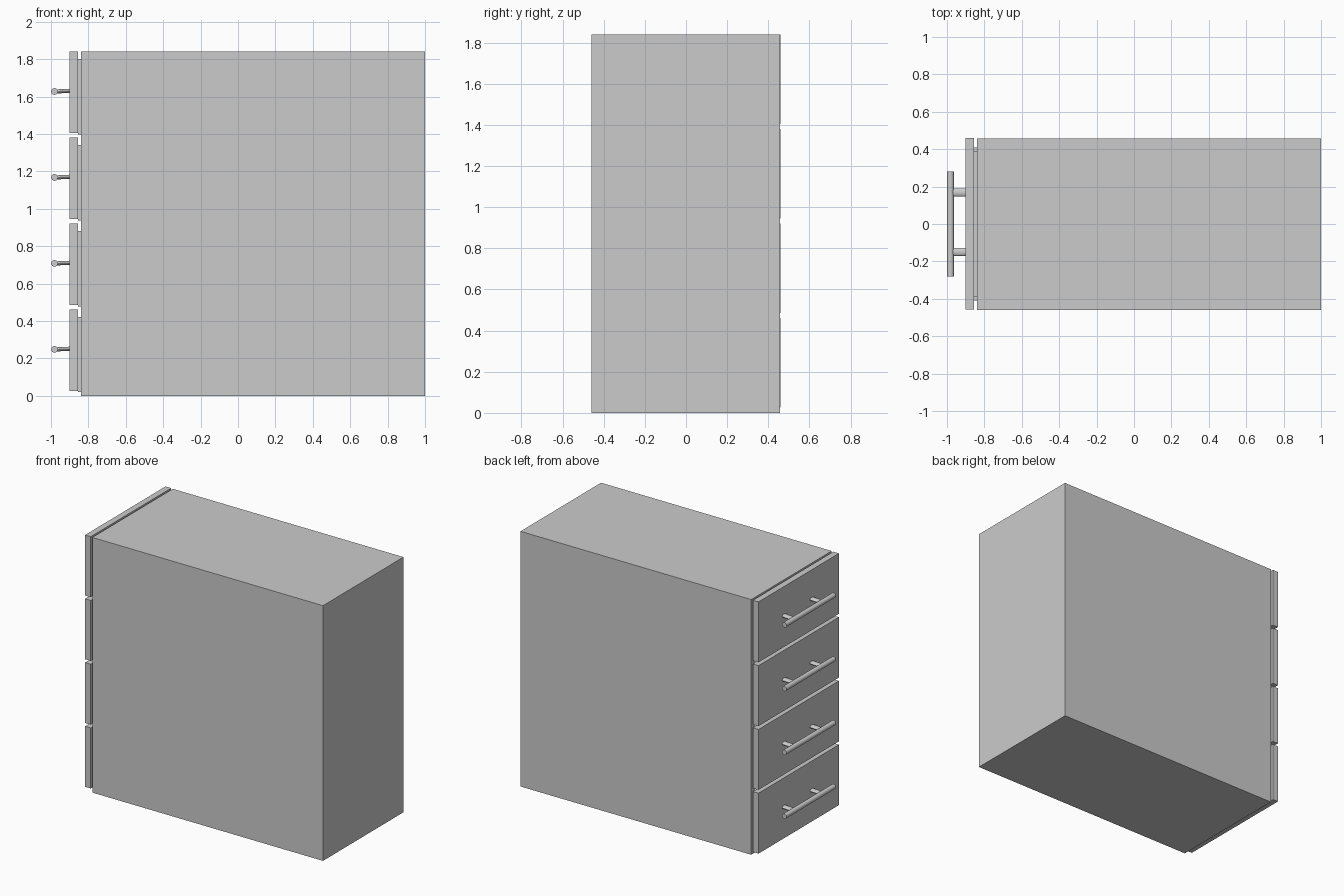
import bpy, math
from mathutils import Matrix, Vector

if "Cube" in bpy.data.objects:
    bpy.data.objects.remove(bpy.data.objects["Cube"])


def box(name, x, y, z):
    """Box from (min, max) pairs."""
    bpy.ops.mesh.primitive_cube_add(size=1)
    o = bpy.context.object
    o.name = name
    size = [b - a for a, b in (x, y, z)]
    mid = [(a + b) / 2 for a, b in (x, y, z)]
    o.data.transform(Matrix.Translation(mid) @ Matrix.Diagonal((*size, 1)))
    return o


def rod(name, a, b, r, ry=None, sides=16):
    """Round or oval rod between two points."""
    a, b = Vector(a), Vector(b)
    bpy.ops.mesh.primitive_cylinder_add(vertices=sides, radius=1, depth=(b - a).length)
    o = bpy.context.object
    o.name = name
    rot = (b - a).to_track_quat('Z', 'Y').to_matrix().to_4x4()
    o.data.transform(Matrix.Translation((a + b) / 2) @ rot @ Matrix.Diagonal((r, ry or r, 1, 1)))
    bpy.ops.object.shade_smooth_by_angle(angle=math.radians(40))
    return o


T = 0.04
X0, X1, Y0, Y1, H = -0.84, 1.0, -0.46, 0.457, 1.84

# Carcass: open box facing -x
bpy.ops.mesh.primitive_cube_add(size=1)
body = bpy.context.object
body.name = "cabinet_carcass"
body.data.transform(Matrix.Translation(((X0 + X1) / 2, (Y0 + Y1) / 2, H / 2))
                    @ Matrix.Diagonal((X1 - X0, Y1 - Y0, H, 1)))
cut = box("carcass_cutter", (X0 - 0.1, X1 - T), (Y0 + T, Y1 - T), (0.015, H - 0.03))
cut.hide_render = True
cut.hide_viewport = True
m = body.modifiers.new("hollow", 'BOOLEAN')
m.object = cut
m.solver = 'EXACT'

# Four drawers: front panel, tray and bar handle
for i in range(4):
    n = i + 1
    z = 0.025 + i * 0.4597
    box(f"drawer_front_{n}", (-0.90, -0.855), (-0.457, 0.46), (z, z + 0.436))
    zb, zt = z - 0.006, z + 0.396
    a, b = -0.855, 0.93
    box(f"drawer_bottom_{n}", (a, b), (-0.41, 0.41), (zb, zb + 0.02))
    for side, ys in (("left", (-0.41, -0.385)), ("right", (0.385, 0.41))):
        box(f"drawer_side_{side}_{n}", (a, b), ys, (zb + 0.02, zt))
    box(f"drawer_back_{n}", (b - 0.025, b), (-0.385, 0.385), (zb + 0.02, zt))
    hz = z + 0.223
    rod(f"handle_bar_{n}", (-0.981, -0.281, hz), (-0.981, 0.281, hz), 0.018)
    for side, y in (("left", -0.149), ("right", 0.168)):
        rod(f"handle_post_{side}_{n}", (-0.975, y, hz), (-0.89, y, hz + 0.004), 0.022, 0.011)
